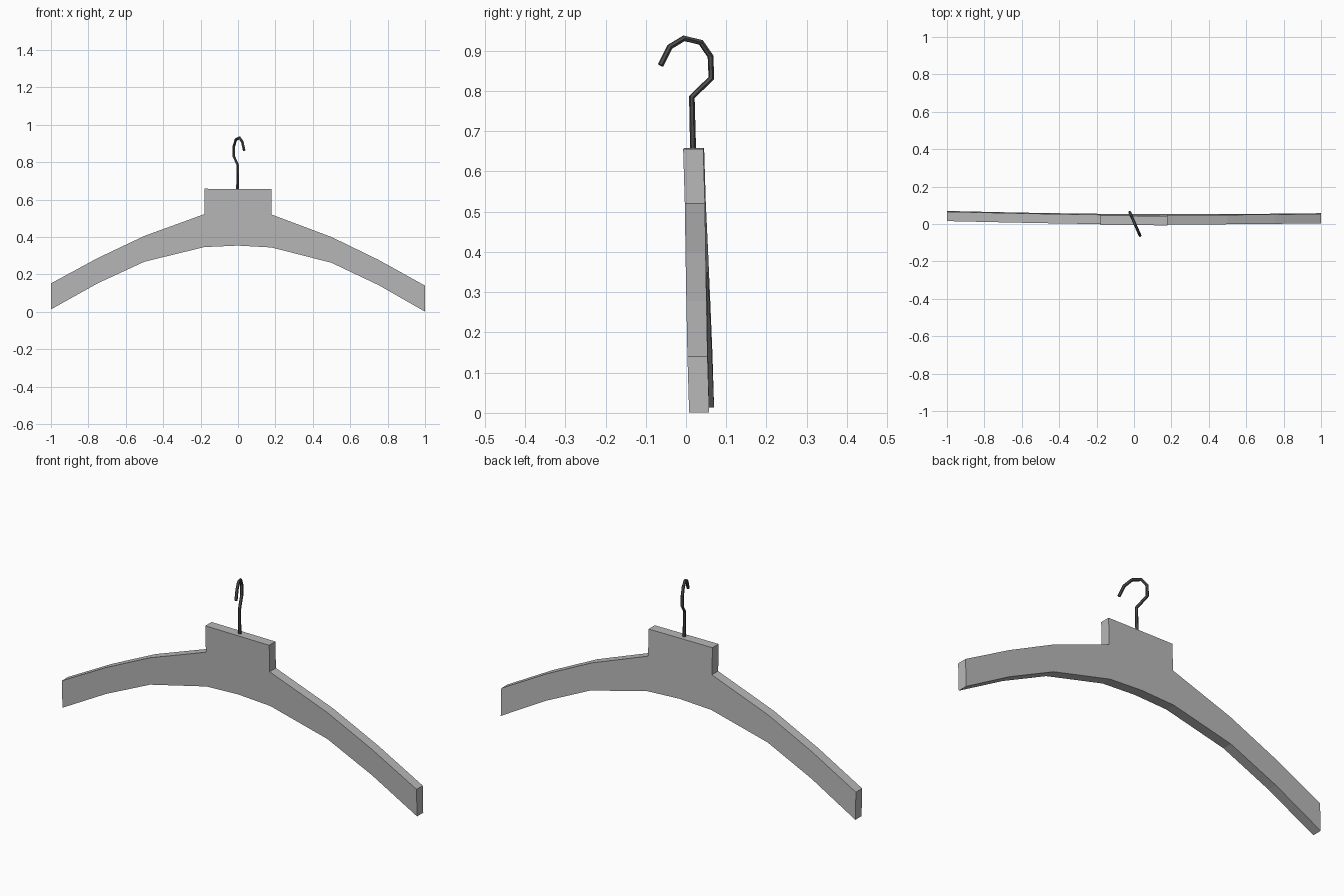
import bpy
import bmesh

cube = bpy.data.objects.get("Cube")
if cube:
    bpy.data.objects.remove(cube, do_unlink=True)


def make_material(name, grey):
    mat = bpy.data.materials.new(name)
    mat.use_nodes = True
    colour = (grey, grey, grey, 1.0)
    mat.diffuse_color = colour
    mat.node_tree.nodes["Principled BSDF"].inputs["Base Color"].default_value = colour
    return mat


body_grey = make_material("light grey", 0.48)
hook_grey = make_material("dark metal grey", 0.075)

# Hanger body: half outline (x, z) from the lower middle round to the top block
THICKNESS = 0.05
half = [(0.18, 0.345), (0.5, 0.265), (0.75, 0.148), (1.0, 0.007),
        (1.0, 0.146), (0.75, 0.283), (0.5, 0.403), (0.18, 0.521), (0.18, 0.657)]
outline = [(0.0, 0.354)] + half + [(-x, z) for x, z in reversed(half)]


def body_point(x, z):
    # The whole body hangs very slightly tilted
    return (x, 0.014 - 0.0305 * z - 0.006 * x, z - 0.006 * x)


bm = bmesh.new()
front = bm.faces.new([bm.verts.new(body_point(x, z)) for x, z in outline])
back = bmesh.ops.extrude_face_region(bm, geom=[front])
back_verts = [g for g in back["geom"] if isinstance(g, bmesh.types.BMVert)]
bmesh.ops.translate(bm, vec=(0, THICKNESS, 0), verts=back_verts)
bmesh.ops.recalc_face_normals(bm, faces=bm.faces)
mesh = bpy.data.meshes.new("hanger_body")
bm.to_mesh(mesh)
bm.free()
mesh.materials.append(body_grey)
body = bpy.data.objects.new("hanger_body", mesh)
bpy.context.collection.objects.link(body)

# Wire hook: (y, z) path in a plane turned about the stem
path = [(0.018, 0.64), (0.0145, 0.785), (0.063, 0.832), (0.061, 0.886),
        (0.037, 0.921), (-0.005, 0.931), (-0.040, 0.910), (-0.063, 0.864)]
curve = bpy.data.curves.new("hook", "CURVE")
curve.dimensions = "3D"
curve.bevel_depth = 0.0075
curve.bevel_resolution = 1
curve.use_fill_caps = True
spline = curve.splines.new("POLY")
spline.points.add(len(path) - 1)
for point, (y, z) in zip(spline.points, path):
    point.co = (0.005 - 0.44 * y, y, z, 1.0)
spline.use_smooth = False
curve.materials.append(hook_grey)
hook = bpy.data.objects.new("hook", curve)
bpy.context.collection.objects.link(hook)

# Turn the hook into a flat-shaded mesh
bpy.ops.object.select_all(action="DESELECT")
hook.select_set(True)
bpy.context.view_layer.objects.active = hook
bpy.ops.object.convert(target="MESH")
bpy.ops.object.shade_flat()
